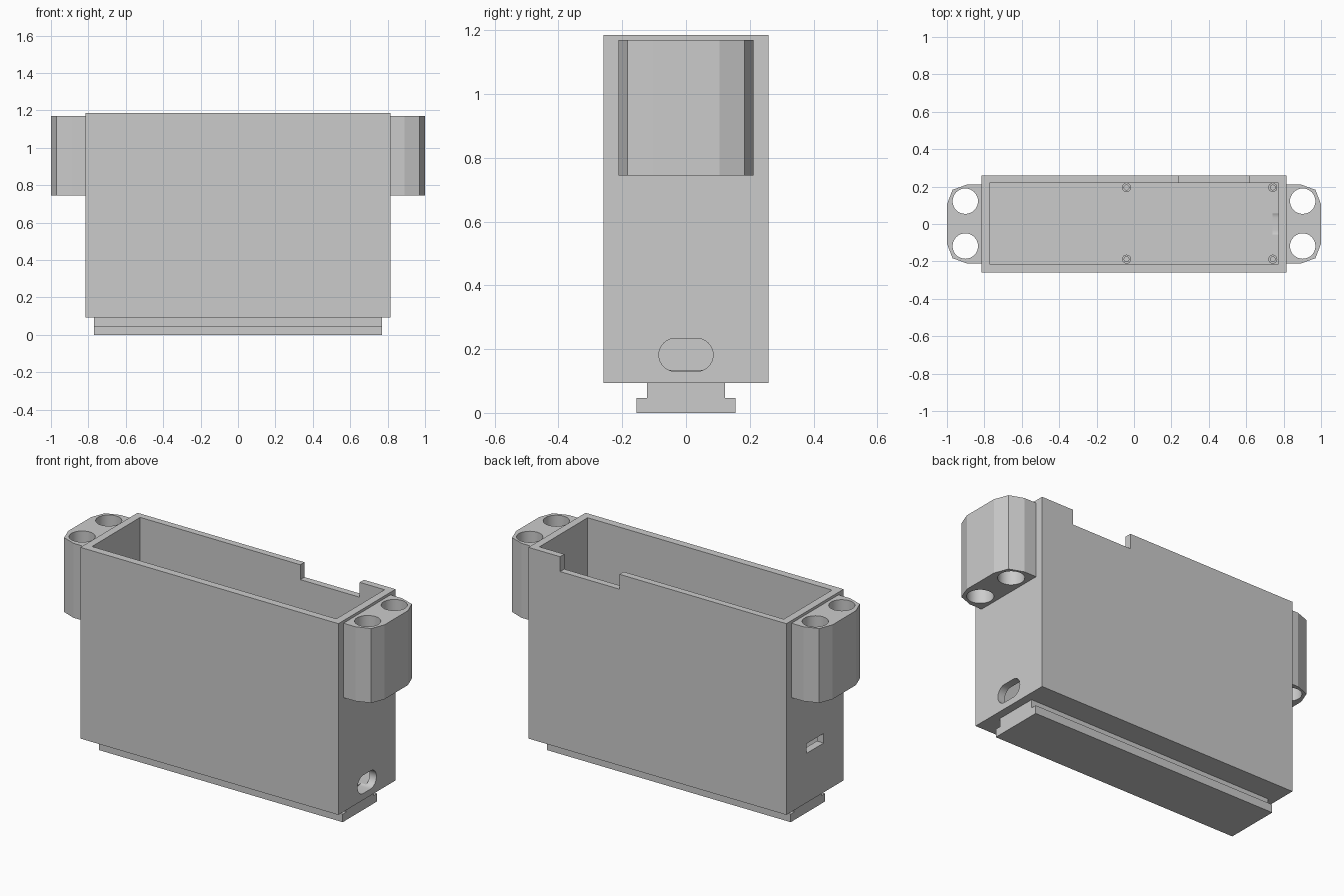
import bpy, bmesh, math
from mathutils import Matrix

if "Cube" in bpy.data.objects:
    bpy.data.objects.remove(bpy.data.objects["Cube"])

grey = bpy.data.materials.new("plain grey")
grey.diffuse_color = (0.6, 0.6, 0.6, 1)
grey.use_nodes = True
grey.node_tree.nodes["Principled BSDF"].inputs["Base Color"].default_value = grey.diffuse_color


def finish(name, bm):
    bmesh.ops.recalc_face_normals(bm, faces=bm.faces)
    me = bpy.data.meshes.new(name)
    bm.to_mesh(me)
    bm.free()
    me.materials.append(grey)
    ob = bpy.data.objects.new(name, me)
    bpy.context.collection.objects.link(ob)
    return ob


def prism(name, pts, lo, hi, axis="z"):
    """Extrude a closed profile: (x, y) along z, or (y, z) along x."""
    bm = bmesh.new()
    place = (lambda p: (p[0], p[1], lo)) if axis == "z" else (lambda p: (lo, p[0], p[1]))
    face = bm.faces.new([bm.verts.new(place(p)) for p in pts])
    new = bmesh.ops.extrude_face_region(bm, geom=[face])["geom"]
    step = (0, 0, hi - lo) if axis == "z" else (hi - lo, 0, 0)
    bmesh.ops.translate(bm, vec=step, verts=[v for v in new if isinstance(v, bmesh.types.BMVert)])
    return finish(name, bm)


def box(name, x0, x1, y0, y1, z0, z1):
    return prism(name, [(x0, y0), (x1, y0), (x1, y1), (x0, y1)], z0, z1)


def circle(cx, cy, r, n=32):
    return [(cx + r * math.cos(2 * math.pi * i / n), cy + r * math.sin(2 * math.pi * i / n))
            for i in range(n)]


def cut(ob, cutters):
    """Subtract the cutters, apply the result and delete the cutters."""
    for c in cutters:
        c.hide_render = True
        m = ob.modifiers.new("cut", "BOOLEAN")
        m.operation, m.solver, m.object = "DIFFERENCE", "EXACT", c
    bpy.context.view_layer.update()
    me = bpy.data.meshes.new_from_object(ob.evaluated_get(bpy.context.evaluated_depsgraph_get()))
    ob.modifiers.clear()
    ob.data = me
    for c in cutters:
        bpy.data.objects.remove(c)
    smooth(ob)


def smooth(ob):
    bpy.ops.object.select_all(action="DESELECT")
    ob.select_set(True)
    bpy.context.view_layer.objects.active = ob
    bpy.ops.object.shade_smooth_by_angle(angle=math.radians(15))


FLOOR = 0.135

# Open-topped case with cable notch, rounded port and small side slot
case = box("case", -0.815, 0.815, -0.258, 0.258, 0.093, 1.185)
r = 0.052
port = []
for cy, start in ((0.033, -90), (-0.033, 90)):
    for i in range(17):
        a = math.radians(start + i * 180 / 16)
        port.append((cy + r * math.cos(a), 0.182 + r * math.sin(a)))
cut(case, [
    box("cavity_cutter", -0.772, 0.772, -0.215, 0.22, FLOOR, 1.3),
    box("notch_cutter", 0.24, 0.615, 0.2, 0.3, 1.10, 1.3),
    prism("port_cutter", port, 0.74, 0.9, "x"),
    box("slot_cutter", -0.9, -0.74, -0.078, 0.078, 0.375, 0.43),
])

# Mounting ears with two vertical holes on each end
half = [(0.815, 0.212), (0.89, 0.212), (0.97, 0.183), (1.0, 0.105)]
outline = half + [(x, -y) for x, y in reversed(half)]
for side, label in ((1, "right"), (-1, "left")):
    ear = prism(label + "_ear", [(side * x, y) for x, y in outline], 0.745, 1.17)
    cut(ear, [prism("hole_cutter", circle(side * 0.902, y, 0.068), 0.6, 1.3)
              for y in (-0.118, 0.122)])

# T-shaped mounting rail under the case
prism("bottom_rail", [(-0.155, 0), (0.155, 0), (0.155, 0.046), (0.123, 0.046),
                      (0.123, 0.093), (-0.123, 0.093), (-0.123, 0.046), (-0.155, 0.046)],
      -0.77, 0.77, "x")

# Hollow screw posts on the case floor
for x in (-0.04, 0.742):
    for y in (-0.188, 0.195):
        post = prism("screw_post", circle(x, y, 0.024, 24), FLOOR, FLOOR + 0.045)
        cut(post, [prism("bore_cutter", circle(x, y, 0.013, 24), FLOOR + 0.004, 0.3)])
